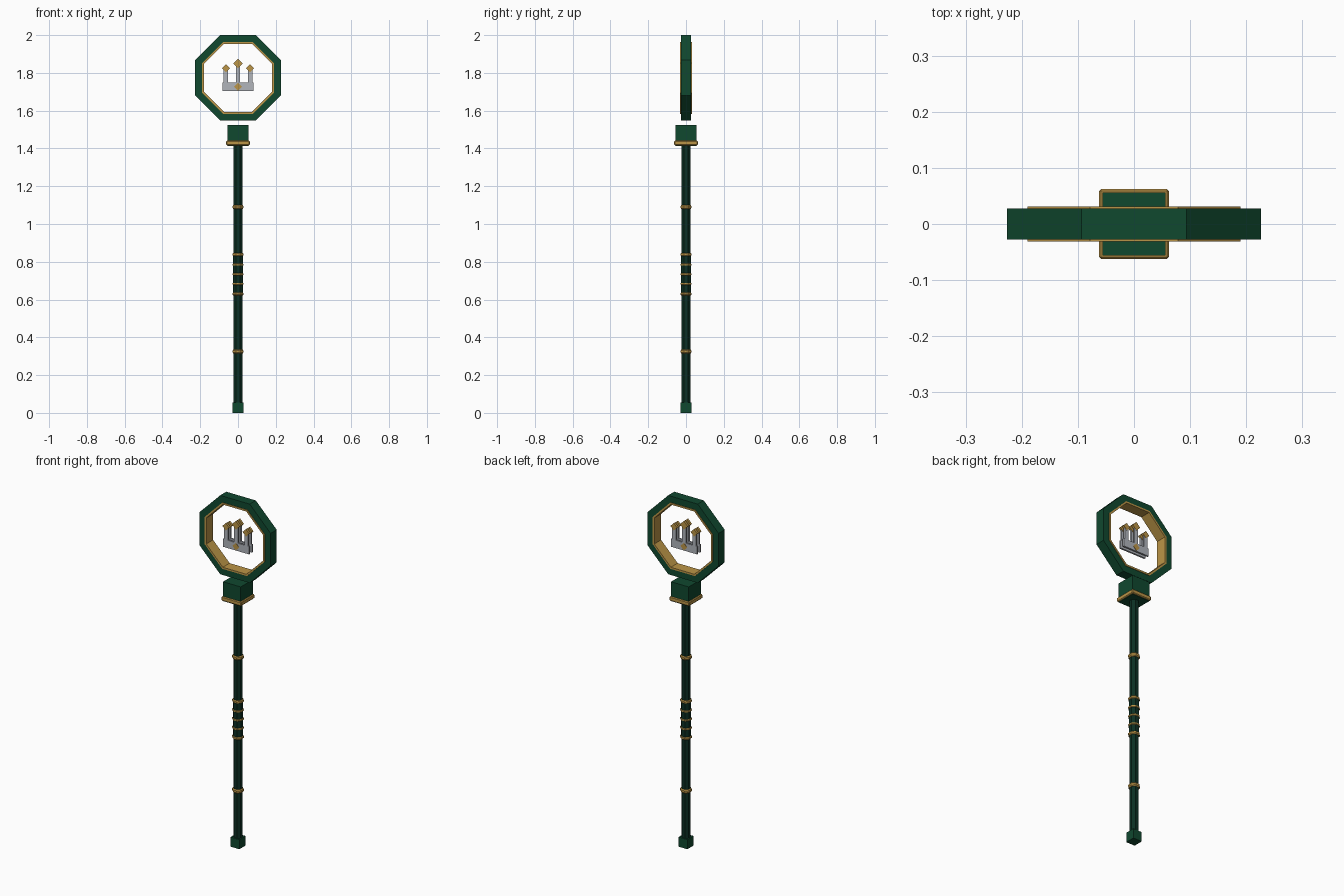
import bpy, bmesh, math
from mathutils import Matrix

if "Cube" in bpy.data.objects:
    bpy.data.objects.remove(bpy.data.objects["Cube"])


def material(name, rgb):
    m = bpy.data.materials.new(name)
    m.diffuse_color = (*rgb, 1)
    m.use_nodes = True
    m.node_tree.nodes["Principled BSDF"].inputs["Base Color"].default_value = m.diffuse_color
    return m


GREEN = material("green", (0.005, 0.065, 0.028))
DARK = material("dark_green", (0.0035, 0.029, 0.017))
GOLD = material("gold", (0.50, 0.30, 0.063))
SILVER = material("silver", (0.44, 0.46, 0.50))


def finish(name, bm, mat):
    bmesh.ops.recalc_face_normals(bm, faces=bm.faces)
    me = bpy.data.meshes.new(name)
    bm.to_mesh(me)
    bm.free()
    me.materials.append(mat)
    ob = bpy.data.objects.new(name, me)
    bpy.context.collection.objects.link(ob)
    return ob


def box(name, mat, center, size, turn=0.0, bevel=0.0):
    """Box of the given full size, optionally turned about y."""
    bm = bmesh.new()
    m = (Matrix.Translation(center) @ Matrix.Rotation(turn, 4, 'Y')
         @ Matrix.Diagonal((*size, 1)))
    bmesh.ops.create_cube(bm, size=1, matrix=m)
    if bevel:
        bmesh.ops.bevel(bm, geom=bm.edges[:], offset=bevel, segments=1,
                        affect='EDGES')
    return finish(name, bm, mat)


def column(name, mat, profile):
    """Upright octagonal column with flat front; profile is (apothem, z)."""
    bm = bmesh.new()
    rings = []
    for a, z in profile:
        r = a / math.cos(math.pi / 8)
        angles = [(i + 0.5) * math.pi / 4 for i in range(8)]
        rings.append([bm.verts.new((r * math.cos(t), r * math.sin(t), z))
                      for t in angles])
    for lo, hi in zip(rings, rings[1:]):
        for i in range(8):
            j = (i + 1) % 8
            bm.faces.new((lo[i], lo[j], hi[j], hi[i]))
    bm.faces.new(rings[0][::-1])
    bm.faces.new(rings[-1])
    return finish(name, bm, mat)


def octagon_frame(name, mat, outer, inner, depth, z):
    """Octagonal ring facing front, sized by apothems."""
    bm = bmesh.new()
    section = [(outer, -depth), (outer, depth), (inner, depth), (inner, -depth)]
    rings = []
    for i in range(8):
        t = (i + 0.5) * math.pi / 4
        k = 1 / math.cos(math.pi / 8)
        rings.append([bm.verts.new((a * k * math.cos(t), y, z + a * k * math.sin(t)))
                      for a, y in section])
    for i in range(8):
        p, q = rings[i], rings[(i + 1) % 8]
        for s in range(4):
            e = (s + 1) % 4
            bm.faces.new((p[s], p[e], q[e], q[s]))
    return finish(name, bm, mat)


# Shaft, foot and grip
column("shaft", DARK, [(0.023, 0.03), (0.023, 1.43)])
column("grip", DARK, [(0.0255, 0.63), (0.0255, 0.84)])
box("foot", GREEN, (0, 0, 0.0275), (0.056, 0.056, 0.055))

# Gold bands on the shaft and grip
for i, (z, h) in enumerate([(0.325, 0.011), (0.63, 0.009), (0.683, 0.007),
                            (0.734, 0.007), (0.785, 0.007), (0.838, 0.009),
                            (1.09, 0.011)]):
    column(f"band_{i + 1}", GOLD, [(0.024, z - h), (0.0285, z - h * 0.5),
                                   (0.0285, z + h * 0.5), (0.024, z + h)])

# Neck block and its collar
box("neck_block", GREEN, (0, 0, 1.4695), (0.112, 0.112, 0.111))
box("neck_collar", GOLD, (0, 0, 1.429), (0.125, 0.125, 0.025), bevel=0.004)

# Octagonal head
HEAD_Z = 1.7735
octagon_frame("head_frame", GREEN, 0.2265, 0.187, 0.0275, HEAD_Z)
octagon_frame("head_trim", GOLD, 0.190, 0.180, 0.031, HEAD_Z)

# Three-tower emblem, one plate towards each side
for side, s in (("front", -1), ("back", 1)):
    y = s * 0.013
    box(f"{side}_emblem_base", SILVER, (0, y, 1.727), (0.166, 0.010, 0.045))
    for i, (x, top, d) in enumerate([(-0.064, 1.824, 0.030), (0, 1.850, 0.035),
                                     (0.064, 1.824, 0.030)]):
        box(f"{side}_tower_{i + 1}", SILVER, (x, y, (1.745 + top) / 2),
            (0.023, 0.010, top - 1.745))
        box(f"{side}_tower_gem_{i + 1}", GOLD, (x, y, top), (d, 0.013, d),
            turn=math.pi / 4)
    box(f"{side}_base_gem", GOLD, (0, y + s * 0.002, 1.727),
        (0.030, 0.010, 0.030), turn=math.pi / 4)
